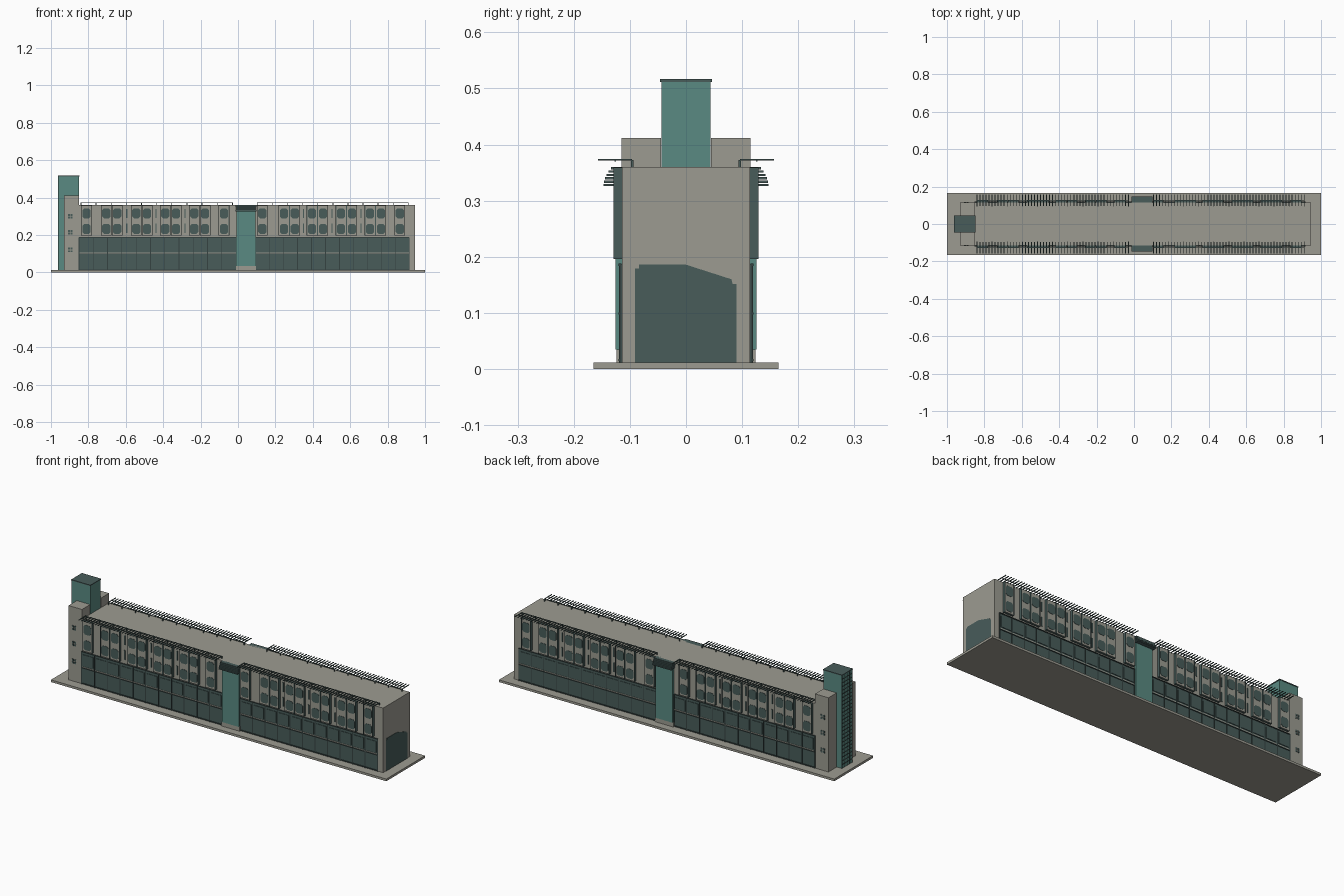
import bpy, bmesh, math

if "Cube" in bpy.data.objects:
    bpy.data.objects.remove(bpy.data.objects["Cube"])


def material(name, rgb):
    m = bpy.data.materials.new(name)
    m.diffuse_color = (*rgb, 1)
    m.use_nodes = True
    m.node_tree.nodes["Principled BSDF"].inputs["Base Color"].default_value = m.diffuse_color
    return m


CONCRETE = material("concrete", (0.335, 0.33, 0.285))
DARK = material("dark_glass", (0.065, 0.107, 0.102))
FRAME = material("dark_frame", (0.035, 0.055, 0.053))
TEAL = material("teal_glass", (0.102, 0.254, 0.223))


def finish(name, bm, mat):
    bmesh.ops.recalc_face_normals(bm, faces=bm.faces)
    me = bpy.data.meshes.new(name)
    bm.to_mesh(me)
    bm.free()
    me.materials.append(mat)
    ob = bpy.data.objects.new(name, me)
    bpy.context.collection.objects.link(ob)
    return ob


def add_prism(bm, pts, axis, a, b):
    """Extrude a 2D outline along x (points are y,z) or y (points are x,z)."""
    place = (lambda p, t: (t, p[0], p[1])) if axis == "x" else (lambda p, t: (p[0], t, p[1]))
    lo = [bm.verts.new(place(p, a)) for p in pts]
    hi = [bm.verts.new(place(p, b)) for p in pts]
    bm.faces.new(lo)
    bm.faces.new(hi[::-1])
    n = len(pts)
    for i in range(n):
        bm.faces.new((lo[i], lo[(i + 1) % n], hi[(i + 1) % n], hi[i]))


def rect(a0, a1, b0, b1):
    return [(a0, b0), (a1, b0), (a1, b1), (a0, b1)]


def boxes(name, mat, items, both=False):
    """Boxes as (x0, x1, y0, y1, z0, z1); both repeats them on the other long side."""
    bm = bmesh.new()
    for x0, x1, y0, y1, z0, z1 in items:
        add_prism(bm, rect(x0, x1, z0, z1), "y", y0, y1)
        if both:
            add_prism(bm, rect(x0, x1, z0, z1), "y", -y1, -y0)
    return finish(name, bm, mat)


# Ground slab, main hall and end piers
boxes("base_slab", CONCRETE, [(-1, 1, -0.165, 0.165, 0, 0.012)])
boxes("main_body", CONCRETE, [(-0.85, 0.945, -0.114, 0.114, 0.012, 0.36)])
boxes("tower_piers", CONCRETE, [(-0.93, -0.85, -0.115, -0.045, 0.012, 0.412)], True)

# Glass stair tower with cap and floor grid
boxes("glass_tower", TEAL, [(-0.96, -0.85, -0.044, 0.044, 0.012, 0.512)])
boxes("glass_tower_cap", DARK, [(-0.963, -0.848, -0.046, 0.046, 0.512, 0.517)])
grid = [(-0.962, -0.958, -0.044, 0.044, 0.03 + 0.02 * i, 0.033 + 0.02 * i) for i in range(24)]
grid += [(-0.962, -0.958, y - 0.001, y + 0.001, 0.012, 0.512) for y in (-0.043, -0.022, 0, 0.022, 0.043)]
boxes("glass_tower_grid", FRAME, grid)

# Cross-shaped pier windows: four small panes each
panes = []
for z in (0.12, 0.215, 0.30):
    for dx in (-0.007, 0.007):
        for dz in (-0.007, 0.007):
            x = -0.897 + dx
            panes.append((x - 0.005, x + 0.005, 0.113, 0.117, z + dz - 0.005, z + dz + 0.005))
boxes("pier_windows", DARK, panes, True)

# Lower glazed storeys, with mullions, ledges and upper-row panes
SECTIONS = [(-0.85, -0.01), (0.095, 0.915)]
glass, ledges, mullions, panels, strips = [], [], [], [], []
for a, b in SECTIONS:
    glass.append((a, b, 0.11, 0.1165, 0.012, 0.187))
    for z in (0.014, 0.097, 0.184):
        ledges.append((a, b, 0.115, 0.12, z, z + 0.004))
    strips.append((a, b, 0.115, 0.118, 0.102, 0.107))
    n = 11
    step = (b - a) / n
    for i in range(n + 1):
        x = a + i * step
        mullions.append((x - 0.002, x + 0.002, 0.115, 0.119, 0.012, 0.187))
        if i < n:
            panels.append((x + 0.008, x + step - 0.008, 0.115, 0.119, 0.113, 0.172))
boxes("lower_glazing", DARK, glass, True)
boxes("lower_ledges", FRAME, ledges, True)
boxes("lower_mullions", FRAME, mullions, True)
boxes("lower_panels", DARK, panels, True)
boxes("spandrel_strips", CONCRETE, strips, True)

# Upper bays: dark sides, concrete fronts, clipped-corner windows
PAIRS = [-0.675, -0.515, -0.36, -0.205, 0.275, 0.425, 0.58, 0.735]
SINGLES = [-0.81, -0.075, 0.13, 0.865]
centres = [(c + s * 0.029, s) for c in PAIRS for s in (-1, 1)]
centres += [(c, 1 if i % 2 == 0 else -1) for i, c in enumerate(SINGLES)]
cores, fronts, fins = [], [], []
win = bmesh.new()
for x, s in centres:
    cores.append((x - 0.026, x + 0.026, 0.11, 0.125, 0.197, 0.358))
    fronts.append((x - 0.026, x + 0.026, 0.124, 0.127, 0.197, 0.358))
    for e in (-0.027, 0.027):
        fins.append((x + e - 0.0015, x + e + 0.0015, 0.112, 0.129, 0.196, 0.359))
    for z in (0.232, 0.315):
        w, h, k = 0.022, 0.026, 0.009
        outline = [(x - w + k, z - h), (x + w - k, z - h), (x + w, z - h + k), (x + w, z + h - k),
                   (x + w - k, z + h), (x - w + k, z + h), (x - w, z + h - k), (x - w, z - h + k)]
        add_prism(win, outline, "y", 0.126, 0.1285)
        add_prism(win, outline, "y", -0.1285, -0.126)
boxes("bay_cores", DARK, cores, True)
boxes("bay_fronts", CONCRETE, fronts, True)
boxes("bay_fins", DARK, fins, True)
finish("bay_windows", win, DARK)
# Slim glazed slots between the bay pairs
gaps = [(a + b) / 2 for a, b in zip(PAIRS, PAIRS[1:]) if b - a < 0.2]
boxes("slot_windows", DARK, [(x - 0.003, x + 0.003, 0.112, 0.117, z, z + 0.05)
                             for x in gaps for z in (0.21, 0.29)], True)

# Central entrance bays with a stepped canopy
boxes("entrance_glass", TEAL, [(-0.008, 0.093, 0.11, 0.126, 0.035, 0.33)], True)
boxes("entrance_sill", CONCRETE, [(-0.012, 0.097, 0.11, 0.124, 0.012, 0.035)], True)
canopy = []
for i in range(6):
    reach = 0.126 + 0.021 * math.cos(i / 5 * 1.2)
    z = 0.326 + i * 0.006
    canopy.append((-0.013, 0.098, 0.105, reach, z, z + 0.004))
canopy.append((-0.008, 0.093, 0.105, 0.125, 0.326, 0.359))
boxes("entrance_canopy", DARK, canopy, True)

# Rooftop sunshade: slats on rails and posts
slats, rails, posts = [], [], []
for a, b in ((-0.84, -0.03), (0.105, 0.91)):
    n = 50
    for i in range(n + 1):
        x = a + (b - a) * i / n
        slats.append((x - 0.0022, x + 0.0022, 0.096, 0.157, 0.3715, 0.3745))
        if i % 5 == 0:
            posts.append((x - 0.002, x + 0.002, 0.094, 0.098, 0.36, 0.373))
    for y in (0.096, 0.126):
        rails.append((a, b, y - 0.001, y + 0.001, 0.370, 0.373))
boxes("sunshade_slats", DARK, slats, True)
boxes("sunshade_rails", DARK, rails, True)
boxes("sunshade_posts", DARK, posts, True)

# End wall glazing with stepped and sloping top
bm = bmesh.new()
add_prism(bm, [(-0.091, 0.012), (0.09, 0.012), (0.09, 0.152), (0.083, 0.152), (0.081, 0.16),
               (0, 0.186), (-0.084, 0.186), (-0.084, 0.179), (-0.091, 0.179)], "x", 0.942, 0.947)
finish("end_wall_glazing", bm, DARK)
